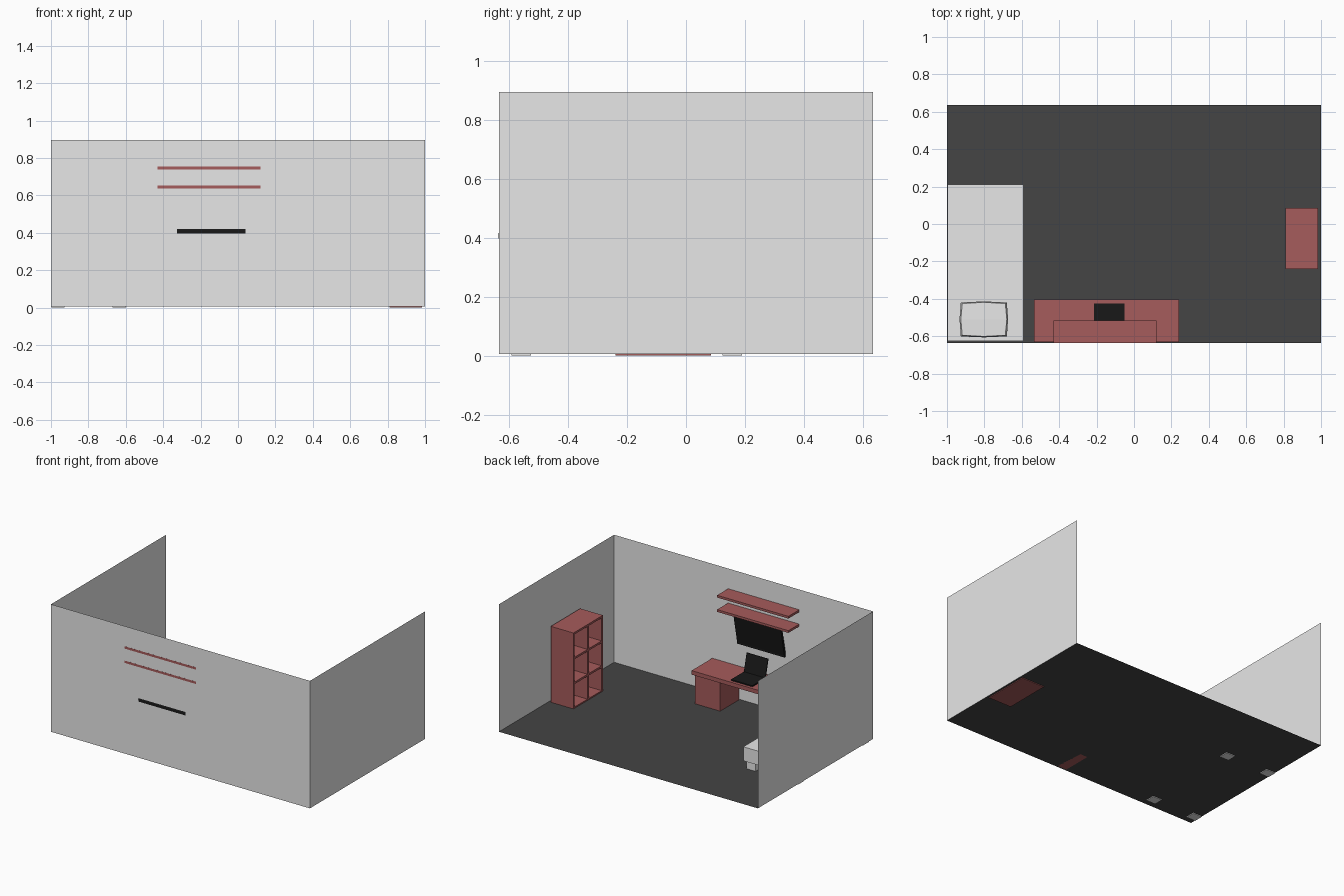
import bpy, bmesh, math
from mathutils import Vector, Matrix

old = bpy.data.objects.get("Cube")
if old:
    bpy.data.objects.remove(old, do_unlink=True)


def material(name, r, g, b):
    m = bpy.data.materials.new(name)
    m.use_nodes = True
    m.diffuse_color = (r, g, b, 1)
    m.node_tree.nodes["Principled BSDF"].inputs["Base Color"].default_value = (r, g, b, 1)
    return m


GREY = material("light grey", 0.8, 0.8, 0.8)
DARK = material("dark floor grey", 0.058, 0.058, 0.058)
RED = material("muted red wood", 0.38, 0.106, 0.106)
BLACK = material("black plastic", 0.0095, 0.0095, 0.0095)

W, D, H, FLOOR = 1.0, 0.635, 0.895, 0.005


def finish(name, bm, mat):
    me = bpy.data.meshes.new(name)
    bm.to_mesh(me)
    bm.free()
    me.materials.append(mat)
    ob = bpy.data.objects.new(name, me)
    bpy.context.collection.objects.link(ob)
    return ob


def boxes(name, mat, spans):
    """One object made of boxes, each given as x, y and z ranges."""
    bm = bmesh.new()
    for span in spans:
        size = [b - a for a, b in span]
        mid = [(a + b) / 2 for a, b in span]
        mtx = Matrix.Translation(mid) @ Matrix.Diagonal((*size, 1))
        bmesh.ops.create_cube(bm, size=1, matrix=mtx)
    return finish(name, bm, mat)


def sheet(name, mat, corners):
    bm = bmesh.new()
    bm.faces.new([bm.verts.new(c) for c in corners])
    return finish(name, bm, mat)


def leaning_slab(name, mat, x_range, base, height, thick, lean):
    """Upright slab whose back bottom edge sits at base (y, z), tipped by lean."""
    ob = boxes(name, mat, [(x_range, (0, thick), (0, height))])
    ob.data.transform(Matrix.Translation((0, *base)) @ Matrix.Rotation(lean, 4, 'X'))
    return ob


# Room shell, open at the back
sheet("floor", DARK, [(-W, -D, FLOOR), (W, -D, FLOOR), (W, D, FLOOR), (-W, D, FLOOR)])
sheet("front_wall", GREY, [(-W, -D, FLOOR), (W, -D, FLOOR), (W, -D, H), (-W, -D, H)])
for side, label in ((1, "left_wall"), (-1, "right_wall")):
    x = side * W
    sheet(label, GREY, [(x, -D, FLOOR), (x, D, FLOOR), (x, D, H), (x, -D, H)])

# Bookcase: two columns of three open compartments
x0, x1, y0, y1, top, t = 0.81, 0.985, -0.24, 0.085, 0.535, 0.014
parts = [((x1 - t, x1), (y0, y1), (0, top))]
for i in range(3):
    y = y0 + i * (y1 - y0 - t) / 2
    parts.append(((x0, x1 - t), (y, y + t), (0, top)))
for i in range(4):
    z = i * (top - t) / 3
    for a, b in ((y0 + t, (y0 + y1 - t) / 2), ((y0 + y1 + t) / 2, y1 - t)):
        parts.append(((x0, x1 - t), (a, b), (z, z + t)))
boxes("bookcase", RED, parts)

# Desk with a drawer cabinet and an end panel
boxes("desk_top", RED, [((-0.535, 0.24), (-0.632, -0.405), (0.21, 0.238))])
boxes("desk_cabinet", RED, [((0.03, 0.225), (-0.625, -0.42), (FLOOR, 0.21))])
boxes("desk_end_panel", RED, [((-0.52, -0.49), (-0.625, -0.42), (FLOOR, 0.21))])

# Wall shelves, just piercing the wall
for i, z in enumerate((0.638, 0.738)):
    boxes(f"wall_shelf_{i + 1}", RED, [((-0.43, 0.12), (-0.6355, -0.515), (z, z + 0.016))])

# Television tipped forward, its lower edge in the wall
leaning_slab("television", BLACK, (-0.325, 0.04), (-0.6365, 0.413), 0.2, 0.016, -0.2)
boxes("television_lower_edge", BLACK, [((-0.325, 0.04), (-0.636, -0.622), (0.397, 0.413))])

# Laptop
boxes("laptop_base", BLACK, [((-0.215, -0.05), (-0.57, -0.425), (0.238, 0.246))])
leaning_slab("laptop_screen", BLACK, (-0.215, -0.05), (-0.573, 0.24), 0.13, 0.007, 0.24)

# Bed
boxes("mattress", GREY, [((-0.998, -0.59), (-0.625, 0.21), (0.065, 0.163))])
boxes("bed_legs", GREY, [((x, x + 0.07), (y, y + 0.066), (0, 0.065))
                         for x in (-0.998, -0.67) for y in (-0.592, 0.124)])

# Pillow: a faceted box that bulges at the middle of each side
bm = bmesh.new()
bmesh.ops.create_cube(bm, size=2)
bmesh.ops.subdivide_edges(bm, edges=bm.edges[:], cuts=1, use_grid_fill=True)
for v in bm.verts:
    flat = sum(abs(c) < 0.1 for c in v.co)
    v.co *= (1.0, 1.07, 1.13)[min(flat, 2)]
    v.co = Vector((-0.803 + v.co.x * 0.115, -0.51 + v.co.y * 0.085, 0.195 + v.co.z * 0.032))
finish("pillow", bm, GREY)
